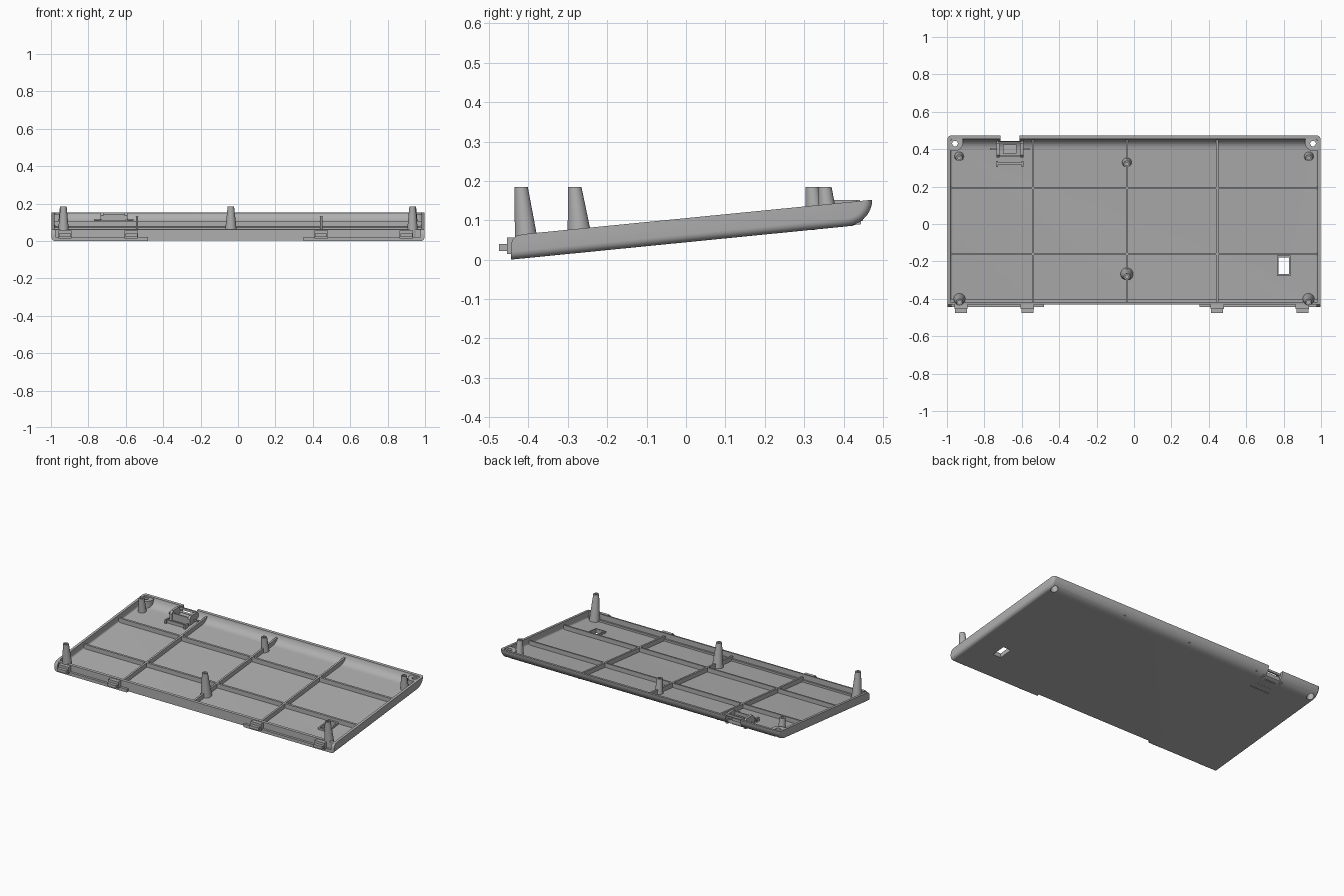
import bpy, bmesh, math
from mathutils import Vector

cube = bpy.data.objects.get("Cube")
if cube:
    bpy.data.objects.remove(cube, do_unlink=True)

GREY = (0.43, 0.43, 0.43, 1)
mat = bpy.data.materials.new("grey plastic")
mat.use_nodes = True
mat.diffuse_color = GREY
mat.node_tree.nodes["Principled BSDF"].inputs["Base Color"].default_value = GREY

SLOPE = 0.099
THICK = 0.015


def under(y):
    return (y + 0.445) * SLOPE


def floor(y):
    return under(y) + THICK


def rim(y):
    return 0.065 + (y + 0.41) * SLOPE


def finish(name, bm):
    bmesh.ops.recalc_face_normals(bm, faces=bm.faces)
    mesh = bpy.data.meshes.new(name)
    bm.to_mesh(mesh)
    bm.free()
    mesh.materials.append(mat)
    obj = bpy.data.objects.new(name, mesh)
    bpy.context.collection.objects.link(obj)
    return obj


def extrude_x(name, profile, x0, x1, round_edge=None, radius=0.0):
    """Extrude a (y, z) outline along x, optionally rounding chosen end edges."""
    bm = bmesh.new()
    face = bm.faces.new([bm.verts.new((x0, y, z)) for y, z in profile])
    out = bmesh.ops.extrude_face_region(bm, geom=[face])
    new = [v for v in out["geom"] if isinstance(v, bmesh.types.BMVert)]
    bmesh.ops.translate(bm, verts=new, vec=(x1 - x0, 0, 0))
    bmesh.ops.recalc_face_normals(bm, faces=bm.faces)
    if round_edge:
        ends = [e for e in bm.edges
                if abs(e.verts[0].co.x - e.verts[1].co.x) < 1e-5
                and round_edge((e.verts[0].co + e.verts[1].co) / 2)]
        bmesh.ops.bevel(bm, geom=ends, offset=radius, segments=5, profile=0.5, affect='EDGES')
    return finish(name, bm)


def box(name, x, y, z):
    return extrude_x(name, [(y[0], z[0]), (y[1], z[0]), (y[1], z[1]), (y[0], z[1])], *x)


def sloped(name, x, y, low, high):
    """Block whose bottom and top run parallel to the floor."""
    return extrude_x(name, [(y[0], floor(y[0]) + low), (y[1], floor(y[1]) + low),
                            (y[1], floor(y[1]) + high), (y[0], floor(y[0]) + high)], *x)


def cylinder(name, x, y, z0, z1, r):
    bm = bmesh.new()
    bmesh.ops.create_cone(bm, cap_ends=True, segments=32, radius1=r, radius2=r, depth=z1 - z0)
    bmesh.ops.translate(bm, verts=bm.verts, vec=(x, y, (z0 + z1) / 2))
    return finish(name, bm)


def cut(obj, tool, operation='DIFFERENCE'):
    mod = obj.modifiers.new("cut", 'BOOLEAN')
    mod.operation, mod.solver, mod.object = operation, 'EXACT', tool
    bpy.context.view_layer.objects.active = obj
    bpy.ops.object.modifier_apply(modifier=mod.name)
    bpy.data.objects.remove(tool, do_unlink=True)


def smooth(obj):
    bpy.ops.object.select_all(action='DESELECT')
    obj.select_set(True)
    bpy.context.view_layer.objects.active = obj
    bpy.ops.object.shade_smooth_by_angle(angle=math.radians(32))


# Tray shell: wedge outline with a curved back and rounded front shoulder
outer = [(-0.445, 0), (0.40, under(0.40))]
outer += [(0.40 + 0.073 * math.sin(a), 0.152 - 0.068 * math.cos(a))
          for a in [math.pi / 2 * i / 8 for i in range(1, 9)]]
outer += [(-0.41, rim(-0.41)), (-0.43, 0.061), (-0.441, 0.05), (-0.445, 0.036)]
tray = extrude_x("tray", outer, -0.997, 0.997,
                 lambda p: p.z < rim(p.y) - 0.012 and p.y > -0.44 or p.y > 0.465, 0.02)

# Hollow interior, leaving solid bosses in the back corners
inner = [(-0.416, floor(-0.416)), (0.39, floor(0.39))]
inner += [(0.39 + 0.066 * math.sin(a), 0.155 - 0.057 * math.cos(a))
          for a in [math.pi / 2 * i / 8 for i in range(1, 9)]]
inner += [(0.456, 0.3), (-0.416, 0.3)]
hollow = extrude_x("hollow", inner, -0.981, 0.981,
                   lambda p: p.z < 0.15 and p.y > -0.41, 0.012)
for s in (-1, 1):
    cut(hollow, cylinder("boss", s * 0.962, 0.437, -0.1, 0.143, 0.048))
cut(tray, hollow)
for s in (-1, 1):
    cut(tray, cylinder("screw_hole", s * 0.957, 0.43, -0.1, 0.4, 0.015))
    cut(tray, cylinder("counterbore", s * 0.957, 0.43, -0.1, 0.125, 0.021))

# Front step, middle relief, latch notch and window
cut(tray, box("step", (-0.975, 0.975), (-0.6, -0.43), (0.02, 0.3)))
cut(tray, box("relief", (-0.48, 0.35), (-0.6, -0.43), (-0.1, 0.3)))
cut(tray, box("notch", (-0.715, -0.612), (0.445, 0.6), (-0.1, 0.3)))
cut(tray, box("window", (0.772, 0.828), (-0.268, -0.178), (-0.1, 0.3)))
smooth(tray)

# Stiffening ribs
for i, x in enumerate((-0.54, -0.038, 0.445)):
    sloped(f"long_rib_{i}", (x - 0.006, x + 0.006), (-0.418, 0.45), -0.005, 0.028)
for i, y in enumerate((-0.16, 0.192)):
    sloped(f"cross_rib_{i}", (-0.985, 0.985), (y - 0.006, y + 0.006), -0.005, 0.028)
sloped("front_ledge", (-0.985, 0.985), (-0.418, -0.402), -0.005, 0.012)

# Raised frame around the window
for s in (-1, 1):
    x, y = 0.8 + s * 0.032, -0.223 + s * 0.05
    sloped("window_frame_side", (x - 0.004, x + 0.004), (-0.277, -0.169), -0.005, 0.012)
    sloped("window_frame_end", (0.768, 0.832), (y - 0.005, y + 0.005), -0.005, 0.012)


# Tapered screw posts, leaning with the floor, with blind holes in the flat tops
def post(name, x, y, spread):
    top, base = 0.184, floor(y) - 0.004
    height = top - base
    bm = bmesh.new()
    bmesh.ops.create_cone(bm, cap_ends=True, segments=32, radius1=0.017 + height * spread,
                          radius2=0.017, depth=height)
    bmesh.ops.translate(bm, verts=bm.verts, vec=(x, y, base + height / 2))
    cap = max(bm.faces, key=lambda f: f.calc_center_median().z)
    bmesh.ops.translate(bm, verts=cap.verts, vec=(0, -height * SLOPE, 0))
    bmesh.ops.inset_individual(bm, faces=[cap], thickness=0.008)
    hole = bmesh.ops.extrude_face_region(bm, geom=[cap])
    verts = [v for v in hole["geom"] if isinstance(v, bmesh.types.BMVert)]
    bmesh.ops.translate(bm, verts=verts, vec=(0, 0, -0.04))
    bmesh.ops.delete(bm, geom=[cap] if cap.is_valid else [], context='FACES_ONLY')
    smooth(finish(name, bm))


for s in (-1, 1):
    post("front_post", s * 0.933, -0.402, 0.09)
    post("back_post", s * 0.935, 0.362, 0.09)
post("middle_front_post", -0.038, -0.267, 0.11)
post("middle_back_post", -0.038, 0.33, 0.09)

# Front hooks
for x in (-0.925, -0.57, 0.445, 0.9):
    box("hook_root", (x - 0.036, x + 0.036), (-0.455, -0.425), (0.014, 0.056))
    box("hook_tip", (x - 0.032, x + 0.032), (-0.475, -0.45), (0.022, 0.04))

# Latch housing behind the notch
LX = -0.664
for s in (-1, 1):
    x = LX + s * 0.064
    extrude_x("latch_cheek", [(0.355, 0.08), (0.445, 0.09), (0.445, 0.14), (0.43, 0.152),
                              (0.37, 0.152), (0.355, 0.135)], x - 0.008, x + 0.008)
    x = LX + s * 0.088
    box("latch_pin", (x - 0.018, x + 0.018), (0.396, 0.406), (0.108, 0.118))
    x = LX + s * 0.068
    box("latch_stop_foot", (x - 0.005, x + 0.005), (0.306, 0.338), (0.078, 0.115))
box("latch_inner_wall", (LX - 0.06, LX + 0.06), (0.36, 0.368), (0.08, 0.14))
box("latch_bridge", (LX - 0.06, LX + 0.06), (0.432, 0.442), (0.138, 0.152))
box("latch_block", (LX - 0.037, LX + 0.037), (0.376, 0.425), (0.085, 0.125))
box("latch_stop", (LX - 0.075, LX + 0.075), (0.318, 0.328), (0.075, 0.11))
